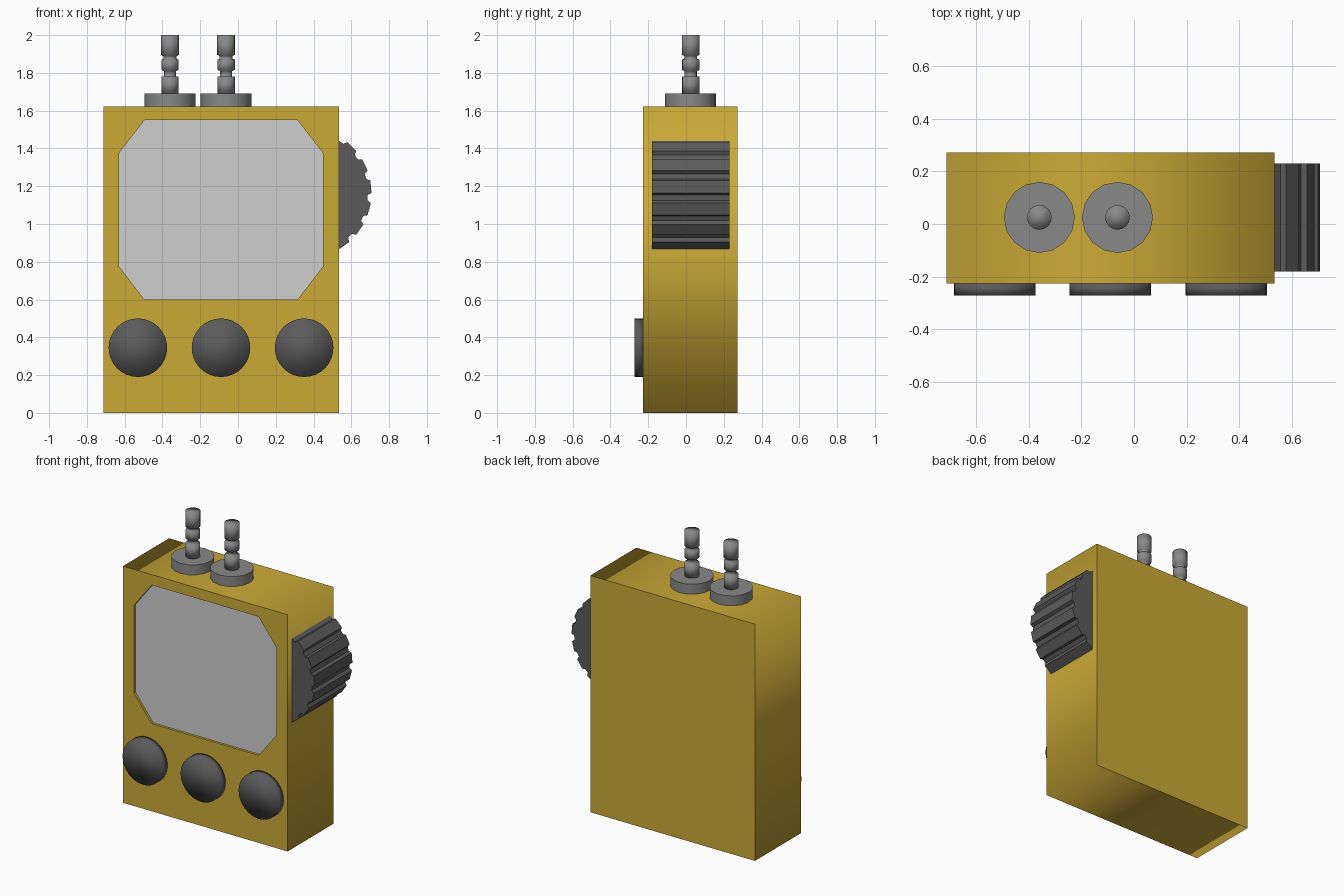
import bpy, bmesh, math
from mathutils import Matrix, Vector

if "Cube" in bpy.data.objects:
    bpy.data.objects.remove(bpy.data.objects["Cube"], do_unlink=True)


def material(name, rgb):
    m = bpy.data.materials.new(name)
    m.use_nodes = True
    m.diffuse_color = (*rgb, 1)
    m.node_tree.nodes["Principled BSDF"].inputs["Base Color"].default_value = (*rgb, 1)
    return m


yellow = material("mustard yellow", (0.60, 0.40, 0.037))
pale = material("pale grey", (0.62, 0.62, 0.62))
dark = material("charcoal", (0.105, 0.105, 0.105))
metal = material("mid grey", (0.25, 0.25, 0.25))


def finish(name, bm, *mats):
    bmesh.ops.recalc_face_normals(bm, faces=bm.faces)
    mesh = bpy.data.meshes.new(name)
    bm.to_mesh(mesh)
    bm.free()
    for m in mats:
        mesh.materials.append(m)
    obj = bpy.data.objects.new(name, mesh)
    bpy.context.collection.objects.link(obj)
    return obj


def prism(bm, outline, y0, y1):
    """Extrude an (x, z) outline from y0 to y1."""
    face = bm.faces.new([bm.verts.new((x, y0, z)) for x, z in outline])
    ext = bmesh.ops.extrude_face_region(bm, geom=[face])
    verts = [v for v in ext["geom"] if isinstance(v, bmesh.types.BMVert)]
    bmesh.ops.translate(bm, verts=verts, vec=(0, y1 - y0, 0))


def lathe(name, profile, sides, mat, loc, flat_caps=False):
    """Stack of rings from (radius, z) pairs, closed with caps."""
    bm = bmesh.new()
    rings = []
    for r, z in profile:
        rings.append([bm.verts.new((r * math.cos(2 * math.pi * i / sides),
                                    r * math.sin(2 * math.pi * i / sides), z))
                      for i in range(sides)])
    for a, b in zip(rings, rings[1:]):
        for i in range(sides):
            j = (i + 1) % sides
            bm.faces.new((a[i], a[j], b[j], b[i])).smooth = True
    for ring in (rings[0], rings[-1]):
        bm.faces.new(ring).smooth = not flat_caps
    obj = finish(name, bm, mat)
    obj.location = loc
    return obj


# Case: flat front and back, softly shaded sides, screen sunk into the front
L, R, FRONT, BACK, TOP = -0.713, 0.535, -0.227, 0.272, 1.622
SINK = 0.016
bm = bmesh.new()
prism(bm, [(L, 0), (R, 0), (R, TOP), (L, TOP)], FRONT, BACK)
for f in bm.faces:
    f.smooth = abs(f.calc_center_median().y - (FRONT + BACK) / 2) < 0.01

x0, x1, z0, z1, cx, cz = -0.63, 0.45, 0.60, 1.55, 0.135, 0.175
octagon = [(x0 + cx, z0), (x1 - cx, z0), (x1, z0 + cz), (x1, z1 - cz),
           (x1 - cx, z1), (x0 + cx, z1), (x0, z1 - cz), (x0, z0 + cz)]
front = min(bm.faces, key=lambda f: f.calc_center_median().y)
corners = {(v.co.x > 0, v.co.z > 1): v for v in front.verts}
bmesh.ops.delete(bm, geom=[front], context='FACES_ONLY')
rim = [bm.verts.new((x, FRONT, z)) for x, z in octagon]
floor = [bm.verts.new((x, FRONT + SINK, z)) for x, z in octagon]
order = [corners[k] for k in ((False, False), (True, False), (True, True), (False, True))]
for i in range(4):
    a, b, c = rim[2 * i], rim[2 * i + 1], rim[(2 * i + 2) % 8]
    bm.faces.new((order[i], order[(i + 1) % 4], b, a))
    bm.faces.new((order[(i + 1) % 4], c, b))
for i in range(8):
    j = (i + 1) % 8
    bm.faces.new((rim[i], rim[j], floor[j], floor[i]))
bm.faces.new(floor).material_index = 1
finish("case", bm, yellow, pale)

# Three push buttons along the lower front
for side, x in (("right", -0.53), ("middle", -0.09), ("left", 0.35)):
    button = lathe(side + "_button", [(0.155, 0), (0.155, 0.045)], 32, dark,
                   (x, FRONT, 0.345))
    button.rotation_euler.x = math.pi / 2

# Ribbed thumb wheel emerging from the side
teeth, outline = 18, []
for t in range(teeth):
    for offset, radius in ((-6, 0.345), (5, 0.345), (7, 0.325), (12, 0.325)):
        a = math.radians(6 + t * 360 / teeth + offset)
        outline.append((0.362 + radius * math.cos(a), 1.165 + radius * math.sin(a)))
bm = bmesh.new()
prism(bm, outline, -0.18, 0.23)
finish("thumb_wheel", bm, dark)

# Two connectors on top, each a wide collar and a grooved pin
pin = [(0.046, 1.69), (0.046, 1.78), (0.032, 1.78), (0.032, 1.81),
       (0.046, 1.815), (0.046, 1.87), (0.034, 1.875), (0.034, 1.89),
       (0.047, 1.895), (0.047, 2.0)]
for side, x in (("right", -0.36), ("left", -0.063)):
    lathe(side + "_connector_collar", [(0.135, TOP), (0.135, 1.69)], 16, metal,
          (x, 0.025, 0), flat_caps=True)
    lathe(side + "_connector_pin", pin, 16, metal, (x, 0.025, 0))
